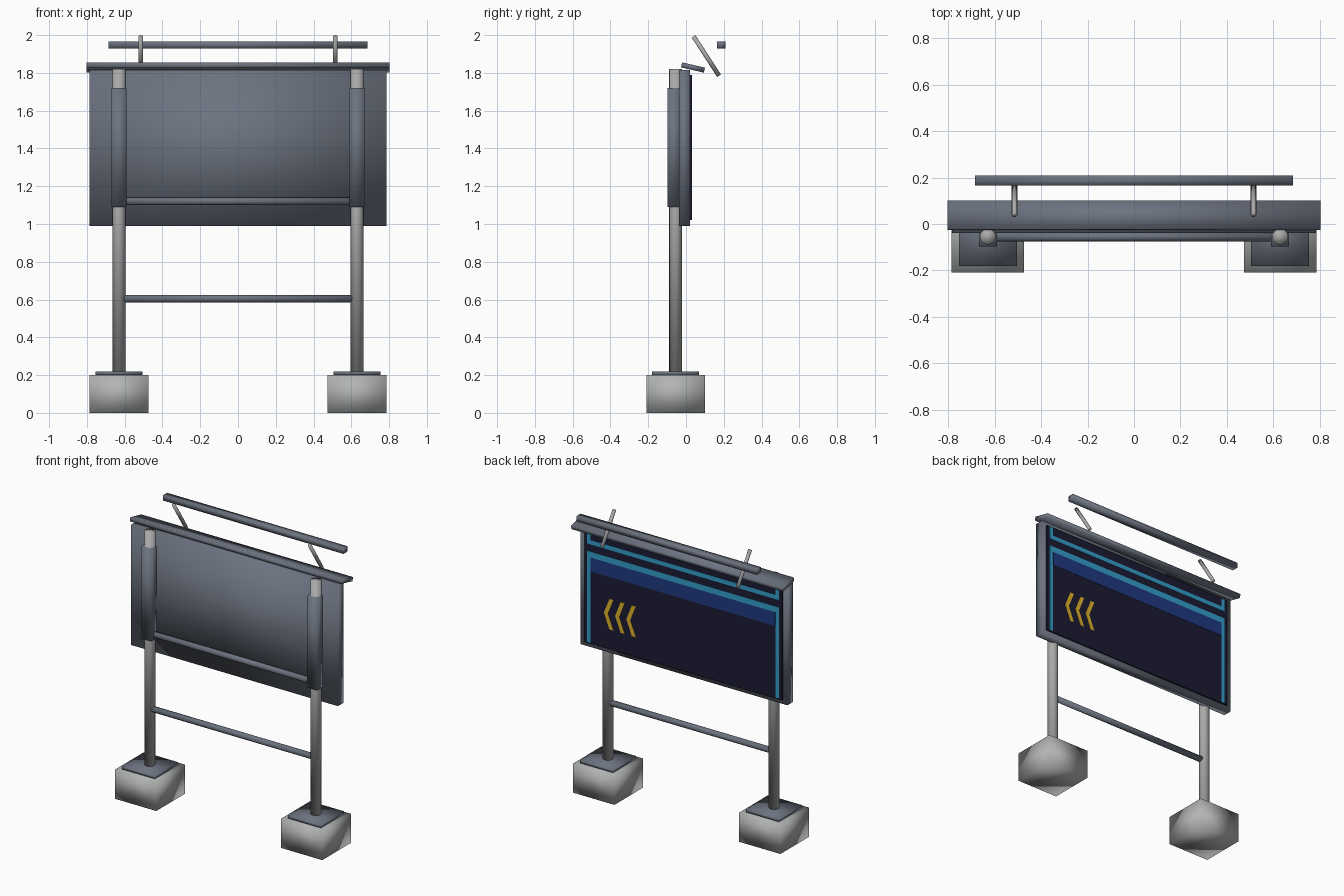
import bpy, bmesh, math
from mathutils import Vector

if "Cube" in bpy.data.objects:
    bpy.data.objects.remove(bpy.data.objects["Cube"])


def material(name, rgb):
    m = bpy.data.materials.new(name)
    lin = [(c / 255 / 12.92) if c < 10 else ((c / 255 + 0.055) / 1.055) ** 2.4 for c in rgb]
    m.diffuse_color = (*lin, 1)
    m.use_nodes = True
    m.node_tree.nodes["Principled BSDF"].inputs["Base Color"].default_value = m.diffuse_color
    return m


STEEL = material("blue_grey_steel", (108, 115, 128))
POST = material("galvanised_grey", (170, 170, 170))
CONCRETE = material("concrete_grey", (178, 180, 180))
NAVY = material("screen_navy", (26, 26, 52))
CYAN = material("screen_cyan", (50, 158, 202))
BLUE = material("screen_blue", (32, 58, 128))
YELLOW = material("chevron_yellow", (226, 182, 42))


def box(name, x, y, z, mat, tilt=0, smooth=True):
    """Box from (min, max) ranges on each axis, tilted about x."""
    r = (x, y, z)
    bpy.ops.mesh.primitive_cube_add(size=1, location=[(a + b) / 2 for a, b in r])
    o = bpy.context.object
    o.name = name
    for v in o.data.vertices:
        v.co = [c * (b - a) for c, (a, b) in zip(v.co, r)]
    o.rotation_euler.x = tilt
    o.data.materials.append(mat)
    if smooth:
        bpy.ops.object.shade_smooth()
    return o


def rod(name, p, q, radius, mat, sides=16):
    """Round bar between two points."""
    p, q = Vector(p), Vector(q)
    d = q - p
    bpy.ops.mesh.primitive_cylinder_add(vertices=sides, radius=radius, depth=d.length,
                                        location=(p + q) / 2)
    o = bpy.context.object
    o.name = name
    o.rotation_euler = d.to_track_quat('Z', 'Y').to_euler()
    o.data.materials.append(mat)
    bpy.ops.object.shade_smooth()
    return o


def chevron(name, tip, zc, mat):
    """Thin chevron plate on the screen, pointing to +x."""
    w, s, h = 0.03, 0.042, 0.105
    pts = [(tip, zc), (tip - s, zc + h), (tip - s - w, zc + h),
           (tip - w, zc), (tip - s - w, zc - h), (tip - s, zc - h)]
    bm = bmesh.new()
    f = bm.faces.new([bm.verts.new((x, 0.030, z)) for x, z in pts])
    ext = bmesh.ops.extrude_face_region(bm, geom=[f])
    bmesh.ops.translate(bm, vec=(0, 0.003, 0),
                        verts=[v for v in ext["geom"] if isinstance(v, bmesh.types.BMVert)])
    bmesh.ops.recalc_face_normals(bm, faces=bm.faces[:])
    me = bpy.data.meshes.new(name)
    bm.to_mesh(me)
    bm.free()
    me.materials.append(mat)
    bpy.context.collection.objects.link(bpy.data.objects.new(name, me))


PX, PY = 0.63, -0.055   # post position

for side, s in (("left", -1), ("right", 1)):
    cx = s * PX
    # footing, base plate, post and mounting sleeve
    box(f"{side}_footing", (cx - .157, cx + .157), (PY - .155, PY + .155), (0, .20), CONCRETE)
    box(f"{side}_base_plate", (cx - .125, cx + .125), (PY - .125, PY + .125), (.20, .22), STEEL)
    rod(f"{side}_post", (cx, PY, .21), (cx, PY, 1.82), .034, POST)
    box(f"{side}_sleeve", (cx - .039, cx + .039), (-.098, -.03), (1.09, 1.72), STEEL)
    # slanted lamp arm
    rod(f"{side}_lamp_arm", (s * .515, .04, 1.993), (s * .515, .175, 1.785), .012, POST, 12)

# cross bars between the posts
for name, z in (("lower_crossbar", .605), ("upper_crossbar", 1.12)):
    rod(name, (-.61, PY, z), (.61, PY, z), .02, STEEL)

# cabinet, tilted hood and lamp bar
box("cabinet", (-.785, .785), (-.038, .022), (.99, 1.815), STEEL)
box("hood", (-.803, .803), (-.025, .099), (1.815, 1.842), STEEL, math.radians(-13))
box("lamp_bar", (-.685, .685), (.165, .21), (1.93, 1.966), STEEL)

# screen on the back side, with painted bands as thin plates
box("screen", (-.75, .75), (.02, .031), (1.02, 1.79), NAVY, smooth=False)
FACE = (.030, .033)
box("header_rule", (-.728, .728), FACE, (1.70, 1.73), CYAN, smooth=False)
box("content_rule", (-.728, .728), FACE, (1.61, 1.65), CYAN, smooth=False)
box("content_band", (-.70, .70), FACE, (1.515, 1.61), BLUE, smooth=False)
for side, s in (("left", -1), ("right", 1)):
    x = tuple(sorted((s * .702, s * .728)))
    box(f"{side}_header_stripe", x, FACE, (1.73, 1.788), CYAN, smooth=False)
    box(f"{side}_content_stripe", x, FACE, (1.025, 1.61), CYAN, smooth=False)
for i in range(3):
    chevron(f"chevron_{i + 1}", .60 - i * .085, 1.26, YELLOW)
